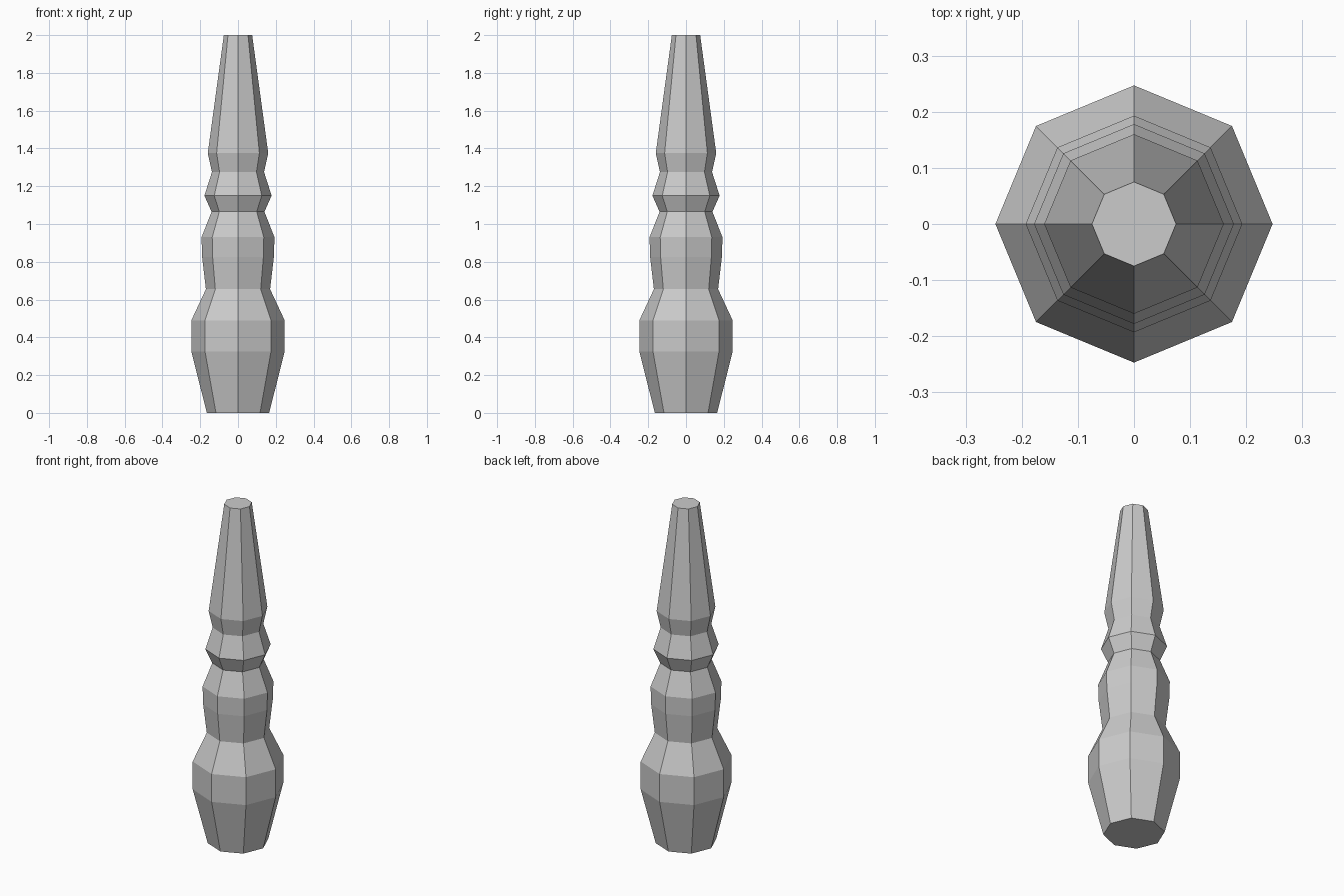
import bpy, bmesh, math

if "Cube" in bpy.data.objects:
    bpy.data.objects.remove(bpy.data.objects["Cube"])

SIDES = 8
# (radius, height) pairs of the turned outline, bottom to top
PROFILE = [
    (0.165, 0.0), (0.247, 0.325), (0.247, 0.49),    # lower bulb
    (0.17, 0.655), (0.19, 0.825), (0.193, 0.93),    # middle bulb
    (0.14, 1.065), (0.178, 1.15), (0.138, 1.275),   # collar ring
    (0.16, 1.375), (0.075, 2.0),                    # tapered shaft
]

grey = bpy.data.materials.new("light_grey")
grey.diffuse_color = (0.6, 0.6, 0.6, 1.0)
grey.use_nodes = True
grey.node_tree.nodes["Principled BSDF"].inputs["Base Color"].default_value = grey.diffuse_color

# Turned spindle: stacked octagonal rings, capped at both ends
bm = bmesh.new()
rings = []
for r, z in PROFILE:
    rings.append([bm.verts.new((r * math.cos(math.tau * i / SIDES),
                                r * math.sin(math.tau * i / SIDES), z))
                  for i in range(SIDES)])
for low, high in zip(rings, rings[1:]):
    for i in range(SIDES):
        j = (i + 1) % SIDES
        bm.faces.new((low[i], low[j], high[j], high[i]))
bm.faces.new(rings[0][::-1])
bm.faces.new(rings[-1])

mesh = bpy.data.meshes.new("turned_spindle")
bm.to_mesh(mesh)
bm.free()
mesh.materials.append(grey)
bpy.context.collection.objects.link(bpy.data.objects.new("turned_spindle", mesh))
